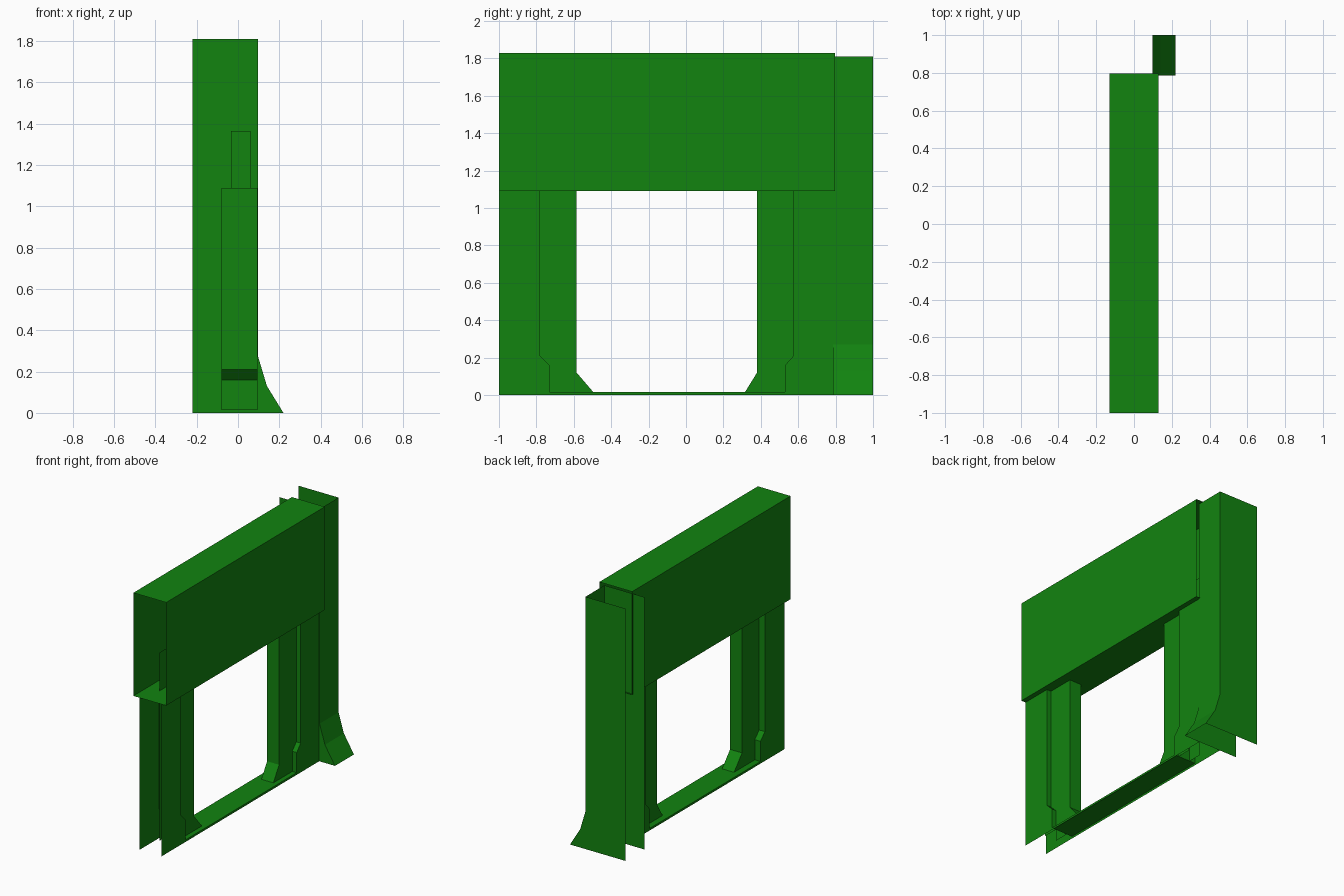
import bpy, bmesh
from mathutils import Vector

if "Cube" in bpy.data.objects:
    bpy.data.objects.remove(bpy.data.objects["Cube"])

green = bpy.data.materials.new("green_paint")
green.diffuse_color = (0.006, 0.23, 0.005, 1)
green.use_nodes = True
green.node_tree.nodes["Principled BSDF"].inputs["Base Color"].default_value = green.diffuse_color


def sheet_prism(name, profile, axis, lo, hi, open_edges=(), caps=True):
    """Extrude a profile along an axis as thin sheet; open_edges leaves those sides out."""
    def point(p, t):
        return Vector((t, p[0], p[1])) if axis == 'x' else Vector((p[0], t, p[1]))
    bm = bmesh.new()
    a = [bm.verts.new(point(p, lo)) for p in profile]
    b = [bm.verts.new(point(p, hi)) for p in profile]
    n = len(profile)
    sides = [bm.faces.new((a[i], a[(i + 1) % n], b[(i + 1) % n], b[i])) for i in range(n)]
    ends = [bm.faces.new(a), bm.faces.new(b)]
    bmesh.ops.recalc_face_normals(bm, faces=bm.faces)
    drop = [sides[i] for i in open_edges] + ([] if caps else ends)
    if drop:
        bmesh.ops.delete(bm, geom=drop, context='FACES')
    mesh = bpy.data.meshes.new(name)
    bm.to_mesh(mesh)
    bm.free()
    mesh.materials.append(green)
    ob = bpy.data.objects.new(name, mesh)
    bpy.context.collection.objects.link(ob)
    return ob


# Long box beam, open at both ends
sheet_prism("top_beam", [(-0.13, 1.09), (0.13, 1.09), (0.13, 1.83), (-0.13, 1.83)],
            'y', -1.0, 0.797, caps=False)

# Arch frame: two legs and a sill, open at the outer ends, top and bottom
arch = [(-1.0, 0), (0.785, 0), (0.785, 1.09), (0.575, 1.09), (0.575, 0.21), (0.53, 0.16),
        (0.53, 0.015), (-0.73, 0.015), (-0.73, 0.16), (-0.78, 0.21), (-0.78, 1.09), (-1.0, 1.09)]
sheet_prism("door_frame", arch, 'x', -0.08, 0.095, open_edges=(0, 1, 2, 10, 11))

# Narrow jambs inside the frame, flared at the foot and running up into the beam
for name, outer, inner, toe in (("left_jamb", -0.84, -0.585, -0.495),
                                ("right_jamb", 0.635, 0.38, 0.315)):
    sheet_prism(name, [(outer, 0.015), (toe, 0.015), (inner, 0.12), (inner, 1.365), (outer, 1.365)],
                'x', -0.035, 0.06, open_edges=(0, 3, 4))

# End pillar: channel with a flared foot, open on one side
sheet_prism("end_pillar", [(-0.22, 0), (0.22, 0), (0.14, 0.13), (0.098, 0.27),
                           (0.098, 1.81), (-0.22, 1.81)],
            'y', 0.785, 1.0, open_edges=(0, 4, 5))
